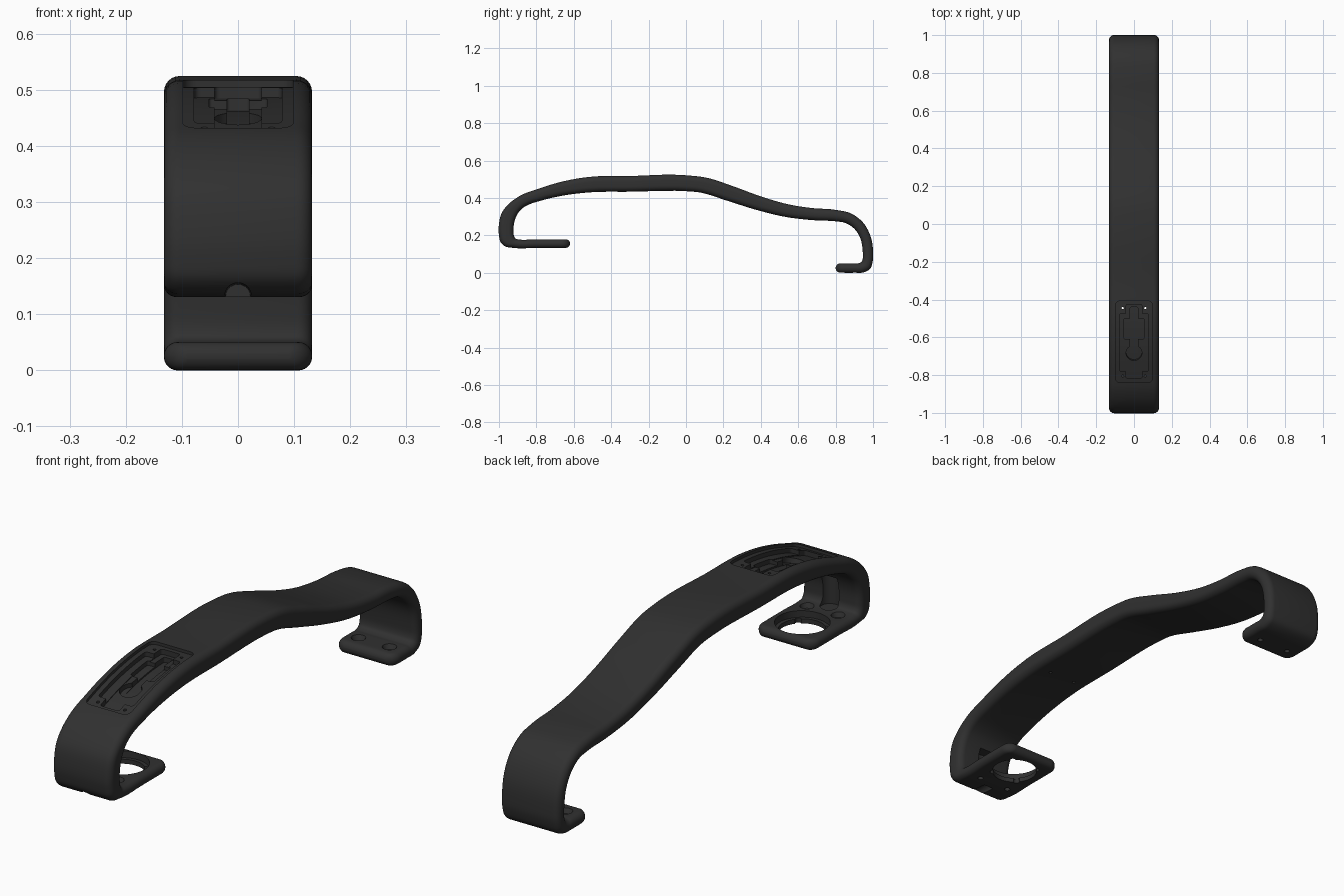
import bpy, bmesh, math
from mathutils import Vector, Matrix

if "Cube" in bpy.data.objects:
    bpy.data.objects.remove(bpy.data.objects["Cube"])

HW = 0.132   # half width of the strap

# strap profile: outer (y, z) / inner (y, z) pairs from front foot to rear foot
PAIRS = [
    (-.62, .133, -.62, .178), (-.80, .133, -.80, .178), (-.925, .133, -.895, .178),
    (-.965, .14, -.912, .183), (-.99, .162, -.92, .197), (-1, .20, -.922, .22),
    (-1, .26, -.92, .26), (-.985, .32, -.908, .30), (-.945, .37, -.885, .335),
    (-.89, .41, -.85, .36), (-.80, .445, -.77, .387), (-.65, .49, -.63, .417),
    (-.52, .512, -.51, .430), (-.3, .517, -.3, .433), (0, .521, 0, .436),
    (.1, .510, .08, .428), (.25, .463, .22, .385), (.4, .408, .38, .335),
    (.55, .365, .54, .297), (.68, .345, .68, .281), (.80, .336, .80, .275),
    (.88, .318, .855, .265), (.945, .27, .90, .235), (.985, .2, .932, .185),
    (1, .11, .945, .11), (.998, .06, .945, .075), (.985, .022, .938, .058),
    (.95, .002, .92, .05), (.9, 0, .9, .05), (.8, 0, .8, .05)]


def smooth_pairs(pairs, n=5):
    """Chord-length Hermite interpolation of the 4D pairs."""
    p = [Vector(q) for q in pairs]
    h = [(b - a).length for a, b in zip(p, p[1:])]
    s = [(b - a) / d for a, b, d in zip(p, p[1:], h)]
    m = [s[0]] + [(s[i - 1] * h[i] + s[i] * h[i - 1]) / (h[i] + h[i - 1])
                  for i in range(1, len(s))] + [s[-1]]
    out = []
    for i in range(len(s)):
        for k in range(n):
            t = k / n
            out.append(p[i] * (2*t**3 - 3*t*t + 1) + m[i] * h[i] * (t**3 - 2*t*t + t)
                       + p[i+1] * (3*t*t - 2*t**3) + m[i+1] * h[i] * (t**3 - t*t))
    return out + [p[-1]]


RAIL = smooth_pairs(PAIRS)


def top_z(y):
    """Height of the outer surface at y."""
    for a, b in zip(RAIL, RAIL[1:]):
        if a[1] > .3 and a[0] <= y <= b[0]:
            return a[1] + (b[1] - a[1]) * (y - a[0]) / (b[0] - a[0])
    return .5


def new_object(name, bm):
    bmesh.ops.recalc_face_normals(bm, faces=bm.faces[:])
    me = bpy.data.meshes.new(name)
    bm.to_mesh(me)
    bm.free()
    ob = bpy.data.objects.new(name, me)
    bpy.context.scene.collection.objects.link(ob)
    return ob


def loft(name, loops):
    """Closed skin through vertex loops given as lists of points."""
    bm = bmesh.new()
    rings = [[bm.verts.new(p) for p in loop] for loop in loops]
    for a, b in zip(rings, rings[1:]):
        for k in range(len(a)):
            j = (k + 1) % len(a)
            bm.faces.new((a[k], a[j], b[j], b[k]))
    bm.faces.new(rings[0])
    bm.faces.new(rings[-1])
    return new_object(name, bm)


def section(sec, hw, squash):
    """Rounded-rectangle cross-section between outer and inner points."""
    o, i = Vector((0, sec[0], sec[1])), Vector((0, sec[2], sec[3]))
    mid, t = (o + i) / 2, (o - i).length * squash
    n = (o - i).normalized()
    r = min(.028, t * .48)
    pts = []
    for q, (sx, sz) in enumerate([(1, 1), (-1, 1), (-1, -1), (1, -1)]):
        for k in range(7):
            a = math.radians(90 * q + 15 * k)
            pts.append(mid + Vector((sx * (hw - r) + r * math.cos(a), 0, 0))
                       + n * (sz * (t / 2 - r) + r * math.sin(a)))
    return pts


def tip(sec, direction, R=.045):
    """Sections of a foot end, rounded in plan and in thickness."""
    h = (sec[3] - sec[1]) / 2
    out = []
    for k in range(10):
        d = max(.0004, R * (1 - math.cos(math.pi / 2 * k / 9)))
        s = Vector((sec[0] + d * direction, sec[1], sec[2] + d * direction, sec[3]))
        hw = HW - R + math.sqrt(max(0, R * R - (R - d) ** 2))
        out.append(section(s, hw, math.sqrt(1 - (1 - d / h) ** 2) if d < h else 1))
    return out


# strap body with rounded foot tips
strap = loft("handle_strap", tip(RAIL[0], -1) + [section(s, HW, 1) for s in RAIL[3:-3]]
             + tip(RAIL[-1], 1)[::-1])
cutters = []


def pocket(hw, y0, y1, depth, r):
    """Round-cornered cutter whose floor follows the outer surface."""
    arc = [r * (1 - math.cos(math.pi / 2 * k / 6)) for k in range(7)]
    ys = [y0 + d for d in arc]
    ys += [y0 + r + (y1 - y0 - 2 * r) * k / 20 for k in range(1, 20)]
    ys += [y1 - d for d in reversed(arc)]
    loops = []
    for y in ys:
        d = min(y - y0, y1 - y, r)
        w = hw - r + math.sqrt(max(0, r * r - (r - d) ** 2))
        z = top_z(y) - depth
        loops.append([(-w, y, z), (w, y, z), (w, y, .7), (-w, y, .7)])
    cutters.append(loft("pocket_cutter", loops))


def drill(center, r1, r2, depth, rot=None, seg=32):
    """Cylinder or cone cutter centred on a point."""
    bm = bmesh.new()
    bmesh.ops.create_cone(bm, cap_ends=True, segments=seg, radius1=r1, radius2=r2, depth=depth,
                          matrix=Matrix.Translation(center) @ (rot or Matrix.Identity(4)))
    cutters.append(new_object("hole_cutter", bm))


# stepped electronics pocket in the front slope
pocket(.098, -.84, -.407, .012, .025)
pocket(.078, -.78, -.475, .030, .012)
pocket(.042, -.818, -.425, .033, .010)
pocket(.052, -.61, -.50, .048, .006)
pocket(.020, -.69, -.44, .054, .006)
drill((0, -.705, top_z(-.705) + .05), .042, .042, .2, Matrix.Rotation(.28, 4, 'X'))
for sx in (-1, 1):
    drill((sx * .06, -.445, .46), .006, .006, .3, seg=16)
    drill((sx * .06, -.805, top_z(-.805)), .006, .006, .06, seg=16)

# large stepped opening in the front foot, with locking notches
drill((0, -.74, .176), .102, .102, .05, seg=64)
drill((0, -.74, .15), .088, .088, .1, seg=64)
for k in range(4):
    a = math.pi / 4 + k * math.pi / 2
    drill((.086 * math.cos(a), -.74 + .086 * math.sin(a), .14), .012, .012, .08, seg=16)

# countersunk mounting holes in both feet
for y, z in ((-.868, .178), (.865, .05)):
    for sx in (-1, 1):
        drill((sx * .069, y, z - .02), .011, .011, .12, seg=20)
        drill((sx * .069, y, z - .006), .018, .030, .026)

# cable notch at the front bottom edge and groove up the inner wall
drill((0, -.96, .131), .026, .022, .12, Matrix.Rotation(-math.pi / 2, 4, 'X'))
drill((0, -.915, .235), .036, .036, .13)

# apply the cuts one by one, keeping only sound results
for c in cutters:
    mod = strap.modifiers.new("cut", 'BOOLEAN')
    mod.operation, mod.solver, mod.object = 'DIFFERENCE', 'EXACT', c
    c.hide_render = True
    bpy.context.view_layer.update()
    dg = bpy.context.evaluated_depsgraph_get()
    mesh = bpy.data.meshes.new_from_object(strap.evaluated_get(dg))
    strap.modifiers.clear()
    if len(mesh.vertices) > 2000:
        strap.data = mesh
for c in cutters:
    bpy.data.objects.remove(c)

# dark plastic
mat = bpy.data.materials.new("dark_plastic")
mat.diffuse_color = (.03, .03, .03, 1)
mat.use_nodes = True
mat.node_tree.nodes["Principled BSDF"].inputs["Base Color"].default_value = mat.diffuse_color
strap.data.materials.clear()
strap.data.materials.append(mat)
bpy.context.view_layer.objects.active = strap
strap.select_set(True)
bpy.ops.object.shade_smooth_by_angle(angle=math.radians(35))
